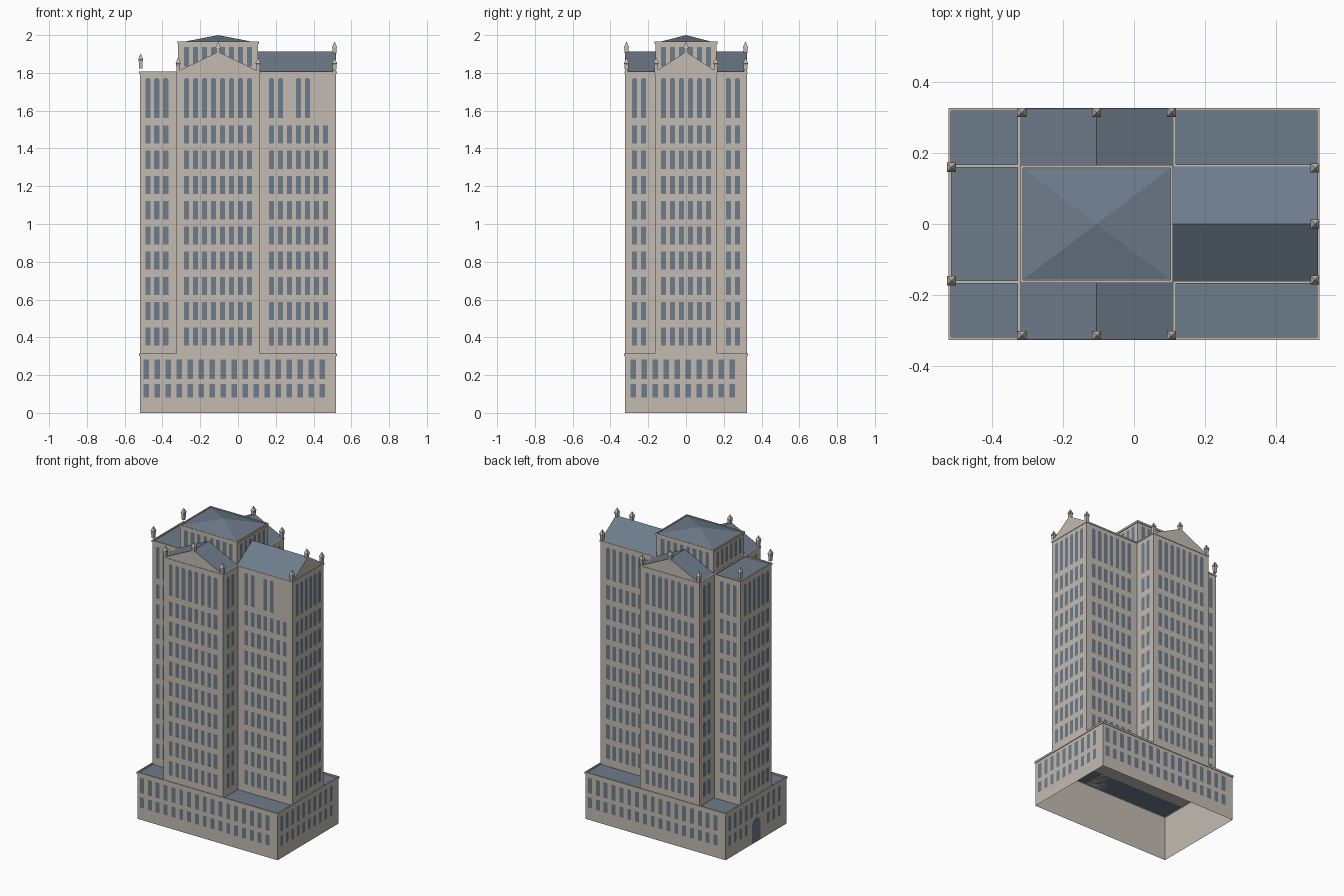
import bpy, bmesh
from mathutils import Vector

old = bpy.data.objects.get("Cube")
if old:
    bpy.data.objects.remove(old, do_unlink=True)


def material(name, rgb):
    m = bpy.data.materials.new(name)
    m.use_nodes = True
    m.diffuse_color = (*rgb, 1)
    m.node_tree.nodes["Principled BSDF"].inputs["Base Color"].default_value = (*rgb, 1)
    return m


STONE = material("warm stone", (0.55, 0.50, 0.445))
SLATE = material("blue slate", (0.155, 0.20, 0.255))


def finish(name, bm, mats, rule=None):
    """Turn a bmesh into an object, colouring faces by a rule."""
    bm.normal_update()
    if rule:
        for f in bm.faces:
            f.material_index = rule(f)
    me = bpy.data.meshes.new(name)
    bm.to_mesh(me)
    bm.free()
    for m in mats:
        me.materials.append(m)
    ob = bpy.data.objects.new(name, me)
    bpy.context.collection.objects.link(ob)
    return ob


def add_box(bm, x0, x1, y0, y1, z0, z1):
    verts = bmesh.ops.create_cube(bm, size=1)["verts"]
    for v in verts:
        v.co = Vector((x1 if v.co.x > 0 else x0, y1 if v.co.y > 0 else y0, z1 if v.co.z > 0 else z0))
    return verts


def block(name, *size):
    """Stone block with a slate top."""
    bm = bmesh.new()
    add_box(bm, *size)
    return finish(name, bm, [STONE, SLATE], lambda f: int(f.normal.z > 0.9))


def rim(name, x0, x1, y0, y1, z0, z1, t=0.008):
    """Low parapet running round a rectangle."""
    bm = bmesh.new()
    for a, b in ((x0, x0 + t), (x1 - t, x1)):
        add_box(bm, a, b, y0, y1, z0, z1)
    for a, b in ((y0, y0 + t), (y1 - t, y1)):
        add_box(bm, x0 + t, x1 - t, a, b, z0, z1)
    return finish(name, bm, [STONE])


def gable(name, centre, half, start, end, along_x):
    """Gabled roof with stone ends and slate slopes."""
    bm = bmesh.new()
    rings = []
    for s in (start, end):
        pts = [(centre - half, EAVE), (centre + half, EAVE), (centre, RIDGE)]
        rings.append([bm.verts.new((s, c, z) if along_x else (c, s, z)) for c, z in pts])
    a, b = rings
    bm.faces.new(a)
    bm.faces.new(b[::-1])
    for i in range(3):
        j = (i + 1) % 3
        bm.faces.new((a[i], b[i], b[j], a[j]))
    bmesh.ops.recalc_face_normals(bm, faces=bm.faces)
    return finish(name, bm, [STONE, SLATE], lambda f: int(f.normal.z > 0.3))


W, D, ARM = 0.52, 0.323, 0.165      # half width, half depth, half depth of the long arm
CX0, CX1 = -0.326, 0.115            # sides of the cross wing
CX = (CX0 + CX1) / 2
BASE, EAVE, RIDGE = 0.306, 1.805, 1.912

# Hollow podium, open below
bm = bmesh.new()
add_box(bm, -W, W, -D, D, 0, BASE)
bm.normal_update()
bmesh.ops.delete(bm, geom=[f for f in bm.faces if f.normal.z < -0.9], context="FACES")
finish("podium", bm, [STONE, SLATE], lambda f: int(f.normal.z > 0.9))
rim("podium_cornice", -W - 0.004, W + 0.004, -D - 0.004, D + 0.004, 0.302, 0.315)

# Tower wings and their roofs
block("long_wing", -W, W, -ARM, ARM, BASE, 1.8)
block("cross_wing", CX0, CX1, -D, D, BASE, 1.8)
rim("low_roof_parapet", -W - 0.003, CX0 + 0.008, -ARM - 0.003, ARM + 0.003, 1.797, 1.808)
rim("cross_wing_cornice", CX0 - 0.003, CX1 + 0.003, -D - 0.003, D + 0.003, 1.797, 1.807)
rim("long_wing_cornice", CX1 - 0.008, W + 0.003, -ARM - 0.003, ARM + 0.003, 1.797, 1.807)
half = (CX1 - CX0) / 2
gable("front_gable", CX, half, -D, -ARM + 0.01, False)
gable("back_gable", CX, half, ARM - 0.01, D, False)
gable("side_gable", 0, ARM, CX1 - 0.01, W, True)

# Crown storey with hipped roof
LX, LY, LTOP = 0.211, 0.161, 1.96
block("crown_storey", CX - LX, CX + LX, -LY, LY, 1.795, LTOP)
rim("crown_cornice", CX - LX - 0.005, CX + LX + 0.005, -LY - 0.005, LY + 0.005, 1.952, 1.965)
bm = bmesh.new()
rx, ry = LX - 0.006, LY - 0.006
ring = [bm.verts.new((CX + sx * rx, sy * ry, LTOP)) for sx, sy in ((-1, -1), (1, -1), (1, 1), (-1, 1))]
apex = bm.verts.new((CX, 0, 2))
for i in range(4):
    bm.faces.new((ring[i], ring[(i + 1) % 4], apex))
finish("crown_roof", bm, [SLATE])

# Windows, laid as thin panes on each wall
OUT = {  # side: position from (u along wall, distance from centre)
    "front": lambda u, d: (u, -d),
    "right": lambda u, d: (d, u),
    "back": lambda u, d: (-u, d),
    "left": lambda u, d: (-d, -u),
}
GAP = 0.0015


def pane(bm, side, d, outline):
    bm.faces.new([bm.verts.new((*OUT[side](u, d + GAP), z)) for u, z in outline])


def rect(bm, side, d, u, z0, z1, w=0.027):
    h = w / 2
    pane(bm, side, d, [(u - h, z0), (u + h, z0), (u + h, z1), (u - h, z1)])


def lancet(bm, side, d, u, z0=1.56, z1=1.777, w=0.027):
    h = w / 2
    pane(bm, side, d, [(u - h, z0), (u + h, z0), (u + h, z1 - h), (u + h / 2, z1 - h / 4),
                       (u - h / 2, z1 - h / 4), (u - h, z1 - h)])


def columns(middle, n, step=0.0475):
    return [middle + (i - (n - 1) / 2) * step for i in range(n)]


def storeys(bm, side, d, cols, tall=None):
    for u in cols:
        for k in range(9):
            z = 0.357 + k * 0.1336
            rect(bm, side, d, u, z, z + 0.096)
    for u in (cols if tall is None else tall):
        lancet(bm, side, d, u)


bm = bmesh.new()
right_cols = columns(0.32, 7)
for side, s in (("front", 1), ("back", -1)):
    storeys(bm, side, D, columns(s * CX, 8))
    storeys(bm, side, ARM, columns(s * -0.43, 3))
    tall = [right_cols[i] for i in (0, 1, 3, 4)] if s > 0 else None
    storeys(bm, side, ARM, [s * u for u in right_cols], tall)
    for u in columns(s * CX, 8):
        rect(bm, side, LY, u, 1.833, 1.937)
for side, wall, crown in (("right", CX1, CX + LX), ("left", -CX0, LX - CX)):
    storeys(bm, side, W, columns(0, 6))
    for s in (-1, 1):
        storeys(bm, side, wall, columns(s * 0.248, 2))
    for u in columns(0, 6):
        rect(bm, side, crown, u, 1.833, 1.937)
finish("tower_windows", bm, [SLATE])

# Podium windows and the arched door
bm = bmesh.new()
for side, d, n, start in (("front", D, 17, -0.485), ("back", D, 17, -0.485),
                          ("right", W, 10, -0.28), ("left", W, 10, -0.28)):
    for i in range(n):
        u = start + i * 0.0582
        rect(bm, side, d, u, 0.18, 0.282, 0.029)
        if side != "left" or abs(u) > 0.08:
            rect(bm, side, d, u, 0.082, 0.152, 0.029)
finish("podium_windows", bm, [SLATE])
bm = bmesh.new()
pane(bm, "left", W, [(-0.045, 0.005), (0.045, 0.005), (0.045, 0.12), (0.032, 0.152),
                     (0, 0.167), (-0.032, 0.152), (-0.045, 0.12)])
finish("arched_door", bm, [SLATE])


# Pinnacles at corners and gable peaks
def pinnacle(name, x, y, z):
    bm = bmesh.new()
    loops = []
    for r, h in ((0.008, 0), (0.011, 0.045), (0.013, 0.047), (0.012, 0.053)):
        loops.append([bm.verts.new((x + sx * r, y + sy * r, z + h))
                      for sx, sy in ((-1, -1), (1, -1), (1, 1), (-1, 1))])
    tip = bm.verts.new((x, y, z + 0.08))
    bm.faces.new(loops[0][::-1])
    for i in range(4):
        j = (i + 1) % 4
        for a, b in zip(loops, loops[1:]):
            bm.faces.new((a[i], a[j], b[j], b[i]))
        bm.faces.new((loops[-1][i], loops[-1][j], tip))
    finish(name, bm, [STONE])


for s, tag in ((-1, "front"), (1, "back")):
    pinnacle(tag + "_low_roof_pinnacle", -0.515, s * 0.16, 1.823)
    pinnacle(tag + "_wing_right_pinnacle", -0.317, s * 0.315, 1.802)
    pinnacle(tag + "_wing_left_pinnacle", 0.106, s * 0.315, 1.802)
    pinnacle(tag + "_peak_pinnacle", CX, s * 0.315, 1.886)
    pinnacle(tag + "_end_pinnacle", 0.511, s * 0.158, 1.802)
pinnacle("side_peak_pinnacle", 0.511, 0, 1.886)
